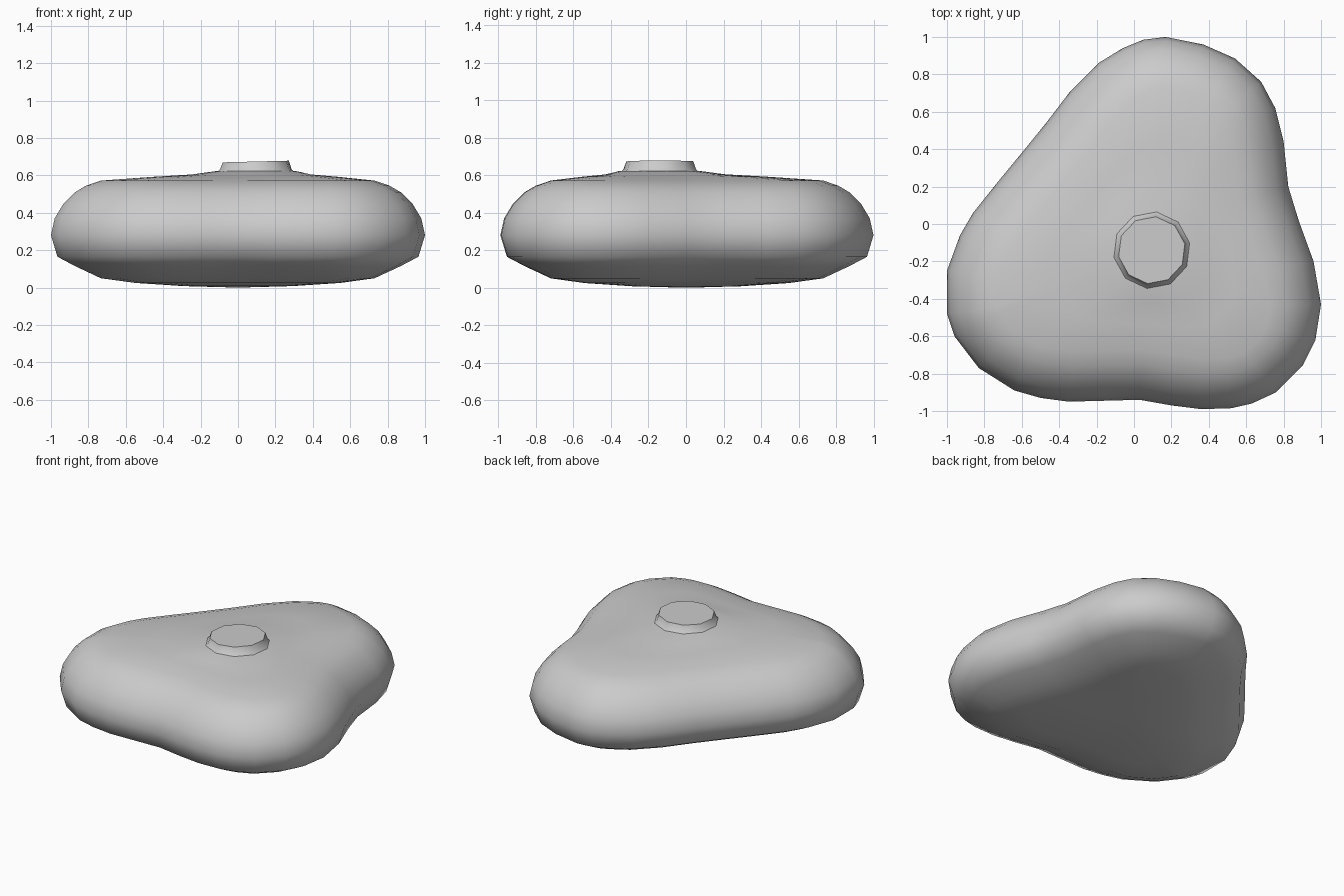
import bpy, math
from mathutils import Vector

if "Cube" in bpy.data.objects:
    bpy.data.objects.remove(bpy.data.objects["Cube"])

# Plan outline of the rounded three-lobed body, counterclockwise
OUTLINE = [Vector(p) for p in (
    (1, -.43), (.96, -.2), (.88, .02), (.825, .2), (.80, .44), (.755, .62),
    (.68, .76), (.54, .885), (.37, .96), (.17, 1), (.05, .985), (-.06, .94),
    (-.19, .86), (-.34, .71), (-.47, .54), (-.6, .38), (-.74, .21), (-.86, .06),
    (-.93, -.06), (-1, -.25), (-1, -.48), (-.96, -.6), (-.83, -.77), (-.64, -.89),
    (-.5, -.93), (-.35, -.95), (-.16, -.945), (.03, -.94), (.2, -.97), (.36, -.99),
    (.52, -.985), (.63, -.96), (.76, -.9), (.9, -.76), (.97, -.62))]
N = len(OUTLINE)
KNOB = Vector((.095, -.14))


def inset(d):
    """Outline moved inwards along its smoothed normals."""
    out = []
    for i, p in enumerate(OUTLINE):
        t = (OUTLINE[(i + 2) % N] - OUTLINE[i - 2]).normalized()
        out.append(p + Vector((-t.y, t.x)) * d)
    return out


def blend(points, target, k):
    return [p.lerp(q, k) for p, q in zip(points, target)]


def loft(name, rings, caps, angle):
    """Skin a stack of (points, z) rings and close both ends with fans."""
    verts, faces = [], []
    n = len(rings[0][0])
    for pts, z in rings:
        verts += [(p.x, p.y, z(p) if callable(z) else z) for p in pts]
    for r in range(len(rings) - 1):
        for i in range(n):
            j = (i + 1) % n
            faces.append((r * n + i, r * n + j, (r + 1) * n + j, (r + 1) * n + i))
    low, high = len(verts), len(verts) + 1
    verts += caps
    last = (len(rings) - 1) * n
    for i in range(n):
        j = (i + 1) % n
        faces += [(low, j, i), (high, last + i, last + j)]
    mesh = bpy.data.meshes.new(name)
    mesh.from_pydata(verts, [], faces)
    mesh.update()
    ob = bpy.data.objects.new(name, mesh)
    bpy.context.collection.objects.link(ob)
    bpy.ops.object.select_all(action='DESELECT')
    bpy.context.view_layer.objects.active = ob
    ob.select_set(True)
    bpy.ops.object.shade_smooth_by_angle(angle=math.radians(angle))
    return ob


# Body: pebble profile, flattened below and gently domed above
collar = [KNOB + (p - KNOB).normalized() * .22 for p in OUTLINE]
origin = [Vector((0, 0))] * N
shoulder, sole = inset(.27), inset(.27)
rings = [
    (blend(sole, origin, .6), .008),
    (blend(sole, origin, .25), .025),
    (sole, .05),
    (inset(.13), .115),
    (inset(.035), .165),
    (inset(0), .28),
    (inset(.02), .37),
    (inset(.065), .445),
    (inset(.13), .51),
    (inset(.19), .545),
    (shoulder, .572),
    (blend(shoulder, collar, .45), .592),
    (blend(shoulder, collar, .8), .605),
    (collar, .622),
]
loft("pebble_body", rings, [(0, 0, 0), (KNOB.x, KNOB.y, .625)], 50)


# Knob: short ten-sided stub with a slightly tilted flat top
def circle(r, n=10):
    return [KNOB + Vector((math.cos(a), math.sin(a))) * r
            for a in (2 * math.pi * (i + .3) / n for i in range(n))]


def tilt(p):
    return .674 + .025 * (p.x - KNOB.x)


loft("top_knob", [(circle(.22), .61), (circle(.195), .632), (circle(.18), tilt)],
     [(KNOB.x, KNOB.y, .605), (KNOB.x, KNOB.y, .674)], 40)
